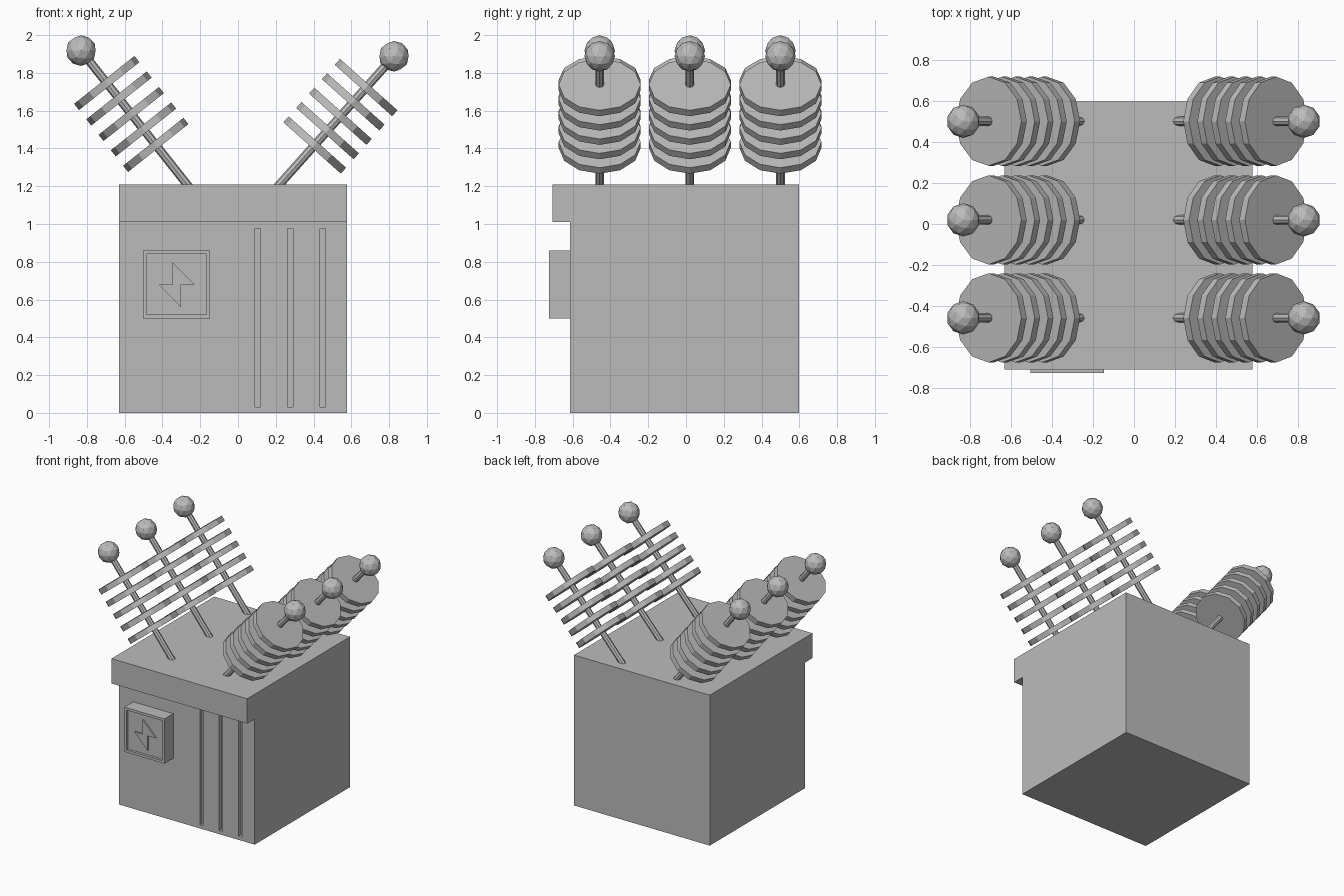
import bpy
from math import atan2
from mathutils import Vector

cube = bpy.data.objects.get("Cube")
if cube:
    bpy.data.objects.remove(cube, do_unlink=True)

grey = bpy.data.materials.new("plain grey")
grey.use_nodes = True
colour = (0.5, 0.5, 0.5, 1)
grey.diffuse_color = colour
grey.node_tree.nodes["Principled BSDF"].inputs["Base Color"].default_value = colour


def prism(name, outline, offset):
    """Extrude a closed outline along an offset vector."""
    n = len(outline)
    base = [Vector(p) for p in outline]
    verts = base + [p + Vector(offset) for p in base]
    faces = [list(range(n)), list(range(2 * n - 1, n - 1, -1))]
    faces += [(i, i + n, (i + 1) % n + n, (i + 1) % n) for i in range(n)]
    mesh = bpy.data.meshes.new(name)
    mesh.from_pydata(verts, [], faces)
    obj = bpy.data.objects.new(name, mesh)
    bpy.context.collection.objects.link(obj)
    # Make normals point outwards
    bpy.context.view_layer.objects.active = obj
    bpy.ops.object.mode_set(mode='EDIT')
    bpy.ops.mesh.select_all(action='SELECT')
    bpy.ops.mesh.normals_make_consistent(inside=False)
    bpy.ops.object.mode_set(mode='OBJECT')
    mesh.materials.append(grey)
    return obj


def box(name, x0, x1, y0, y1, z0, z1):
    outline = [(x0, y0, z0), (x1, y0, z0), (x1, y0, z1), (x0, y0, z1)]
    return prism(name, outline, (0, y1 - y0, 0))


def cut(target, cutter):
    """Carve the cutter out of the target, then discard it."""
    mod = target.modifiers.new("cut", 'BOOLEAN')
    mod.operation = 'DIFFERENCE'
    mod.solver = 'EXACT'
    mod.object = cutter
    bpy.context.view_layer.objects.active = target
    bpy.ops.object.modifier_apply(modifier=mod.name)
    bpy.data.objects.remove(cutter, do_unlink=True)


def finish(name):
    obj = bpy.context.object
    obj.name = name
    obj.data.materials.append(grey)
    return obj


# Cabinet with overhanging front lip
LEFT, RIGHT, FRONT, BACK, TOP = -0.63, 0.578, -0.613, 0.597, 1.21
profile = [(BACK, 0), (BACK, TOP), (-0.708, TOP), (-0.708, 1.01), (FRONT, 1.01), (FRONT, 0)]
cabinet = prism("cabinet", [(LEFT, y, z) for y, z in profile], (RIGHT - LEFT, 0, 0))

# Vertical vent slots
for x in (0.104, 0.276, 0.448):
    cut(cabinet, box("slot_cutter", x - 0.015, x + 0.015, FRONT - 0.05, FRONT + 0.03, 0.03, 0.977))

# Warning sign: framed box with a raised bolt
sign = box("warning_sign", -0.504, -0.147, -0.725, FRONT + 0.005, 0.5, 0.86)
cut(sign, box("sign_cutter", -0.484, -0.167, -0.8, -0.705, 0.52, 0.84))
bolt = [(-0.346, 0.797), (-0.23, 0.68), (-0.303, 0.68),
        (-0.303, 0.56), (-0.42, 0.68), (-0.346, 0.68)]
prism("sign_bolt", [(x, -0.717, z) for x, z in bolt], (0, 0.014, 0))


def insulator(side, y, foot, ball, first_disc, spacing):
    """Tilted rod with a ball end and five stacked discs."""
    a, b = Vector((foot[0], y, foot[1])), Vector((ball[0], y, ball[1]))
    axis = (b - a).normalized()
    tilt = (0, atan2(axis.x, axis.z), 0)
    a -= axis * 0.05
    bpy.ops.mesh.primitive_cylinder_add(vertices=8, radius=0.023, depth=(b - a).length,
                                        location=(a + b) / 2, rotation=tilt)
    finish(side + "_rod")
    bpy.ops.mesh.primitive_ico_sphere_add(subdivisions=2, radius=0.081, location=b)
    finish(side + "_ball")
    for i in range(5):
        centre = b - axis * (first_disc + i * spacing)
        bpy.ops.mesh.primitive_cylinder_add(vertices=12, radius=0.217, depth=0.042,
                                            location=centre, rotation=tilt)
        finish(side + "_disc").scale.x = 0.94


for y in (-0.457, 0.02, 0.5):
    insulator("right", y, (-0.27, TOP), (-0.831, 1.918), 0.219, 0.1045)
    insulator("left", y, (0.22, TOP), (0.826, 1.888), 0.222, 0.102)
